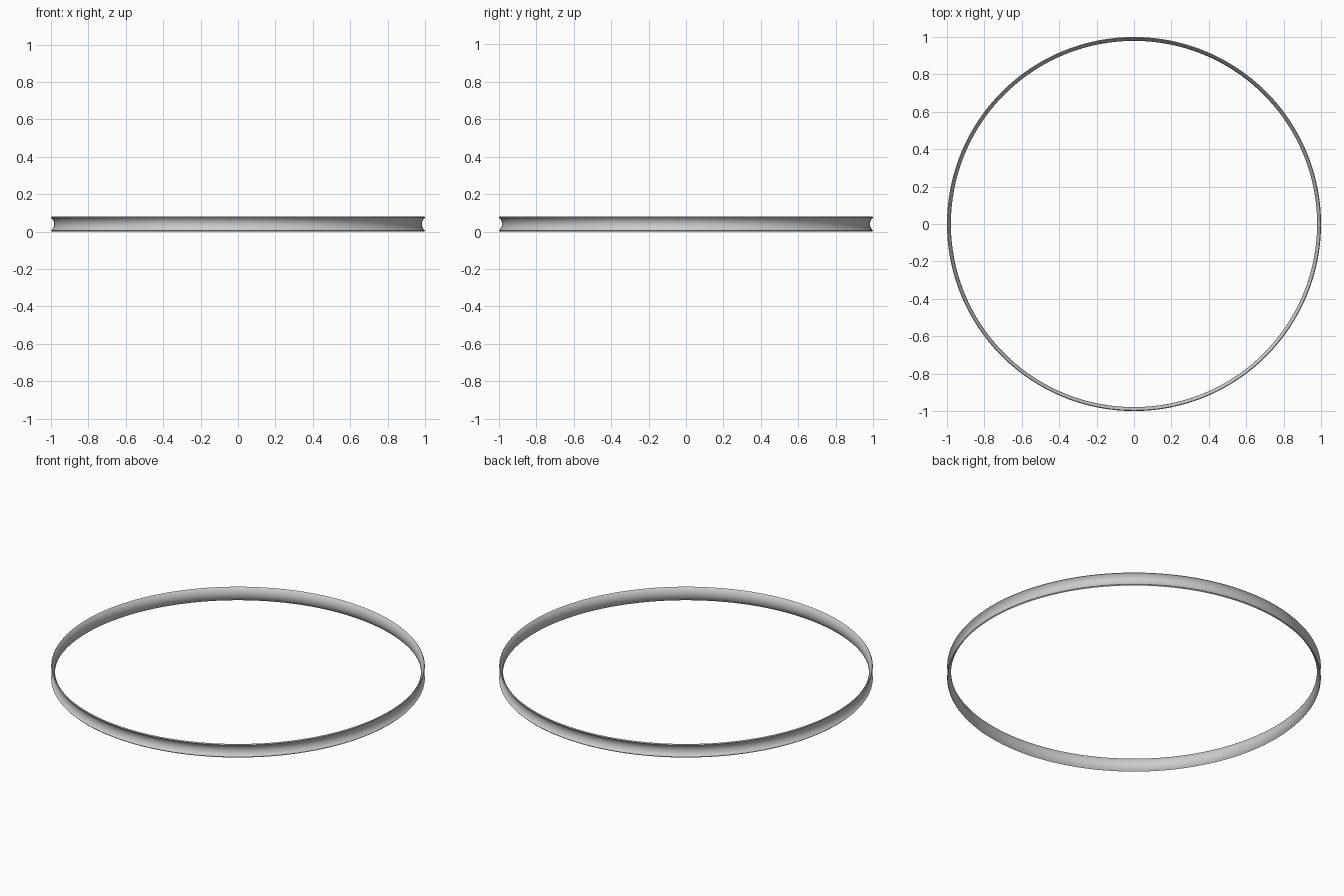
import bpy, bmesh, math

if "Cube" in bpy.data.objects:
    bpy.data.objects.remove(bpy.data.objects["Cube"])

H = 0.08      # ring height
N = 12        # steps along each arc
SEG = 192     # steps around the ring


def arc(r_edge, r_mid, z0, z1):
    """Inward-bulging arc from z0 to z1."""
    depth = r_edge - r_mid
    half = (z1 - z0) / 2
    rad = (half * half + depth * depth) / (2 * depth)
    pts = []
    for i in range(N + 1):
        t = -half + 2 * half * i / N
        r = r_mid + rad - math.sqrt(rad * rad - t * t)
        pts.append((r, (z0 + z1) / 2 + t))
    return pts


# Channel cross-section: hollow outer face, bulging inner face, thin lips
profile = arc(1.0, 0.983, 0.005, H - 0.005) + arc(0.996, 0.979, 0.0, H)[::-1]

# Sweep the section round the axis
bm = bmesh.new()
rings = []
for s in range(SEG):
    a = 2 * math.pi * s / SEG
    rings.append([bm.verts.new((r * math.cos(a), r * math.sin(a), z)) for r, z in profile])
for s in range(SEG):
    p, q = rings[s], rings[(s + 1) % SEG]
    for i in range(len(profile)):
        j = (i + 1) % len(profile)
        bm.faces.new((p[i], q[i], q[j], p[j]))
bmesh.ops.recalc_face_normals(bm, faces=bm.faces)

mesh = bpy.data.meshes.new("wheel_rim")
bm.to_mesh(mesh)
bm.free()
rim = bpy.data.objects.new("wheel_rim", mesh)
bpy.context.collection.objects.link(rim)
bpy.context.view_layer.objects.active = rim
rim.select_set(True)
bpy.ops.object.shade_smooth_by_angle(angle=math.radians(30))
